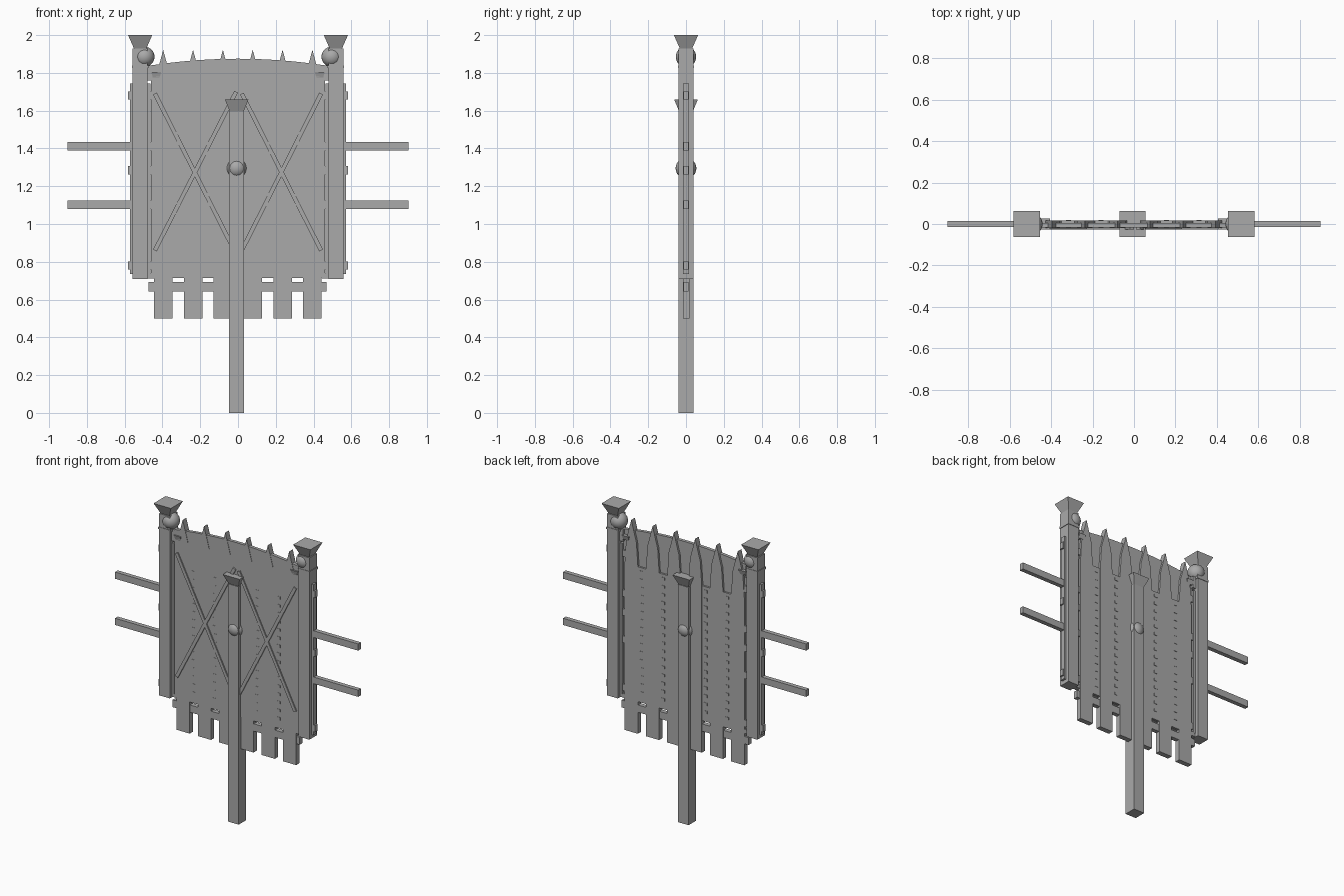
import bpy, bmesh, math
from mathutils import Vector

if "Cube" in bpy.data.objects:
    bpy.data.objects.remove(bpy.data.objects["Cube"])

grey = bpy.data.materials.new("weathered_grey")
grey.diffuse_color = (0.4, 0.4, 0.4, 1)
grey.use_nodes = True
grey.node_tree.nodes["Principled BSDF"].inputs["Base Color"].default_value = grey.diffuse_color


def finish(name, bm, smooth=False):
    bmesh.ops.recalc_face_normals(bm, faces=bm.faces)
    me = bpy.data.meshes.new(name)
    for f in bm.faces:
        f.smooth = smooth
    bm.to_mesh(me)
    bm.free()
    me.materials.append(grey)
    ob = bpy.data.objects.new(name, me)
    bpy.context.collection.objects.link(ob)
    return ob


def prism(name, outline, y0, y1):
    """Extrude an x-z outline from y0 to y1."""
    bm = bmesh.new()
    face = bm.faces.new([bm.verts.new((x, y0, z)) for x, z in outline])
    new = bmesh.ops.extrude_face_region(bm, geom=[face])["geom"]
    bmesh.ops.translate(bm, vec=(0, y1 - y0, 0),
                        verts=[v for v in new if isinstance(v, bmesh.types.BMVert)])
    return finish(name, bm)


def box(name, x0, x1, y0, y1, z0, z1):
    return prism(name, [(x0, z0), (x1, z0), (x1, z1), (x0, z1)], y0, y1)


def cap(name, x, z0, z1, low, high):
    """Flared square cap, narrow below and wide above."""
    bm = bmesh.new()
    rings = [[bm.verts.new((x + sx * r, sy * r, z))
              for sx, sy in ((-1, -1), (1, -1), (1, 1), (-1, 1))]
             for r, z in ((low, z0), (high, z1))]
    bm.faces.new(rings[0])
    bm.faces.new(rings[1])
    for i in range(4):
        j = (i + 1) % 4
        bm.faces.new((rings[0][i], rings[0][j], rings[1][j], rings[1][i]))
    return finish(name, bm)


def ball(name, x, z, r):
    bm = bmesh.new()
    bmesh.ops.create_uvsphere(bm, u_segments=24, v_segments=14, radius=r)
    bmesh.ops.translate(bm, vec=(x, 0, z), verts=bm.verts)
    return finish(name, bm, True)


def brace(name, a, b, w, y0, y1):
    """Slanted flat bar between two x-z points."""
    a, b = Vector(a), Vector(b)
    d = (b - a).normalized()
    n = Vector((-d.y, d.x)) * w / 2
    return prism(name, [tuple(p) for p in (a + n, a - n, b - n, b + n)], y0, y1)


# Central post with cap and ball
C = -0.007
box("centre_post", C - 0.04, C + 0.04, -0.04, 0.04, 0, 1.595)
cap("centre_post_cap", C, 1.59, 1.66, 0.034, 0.063)
ball("centre_ball", C, 1.295, 0.055)

# Side posts, caps, balls, edge strips and clips
for side, s in (("left", -1), ("right", 1)):
    def sbox(name, xa, xb, *rest):
        a, b = sorted((s * xa, s * xb))
        return box(side + "_" + name, a, b, *rest)
    sbox("post", 0.478, 0.558, -0.04, 0.04, 0.71, 1.93)
    sbox("post_collar", 0.474, 0.562, -0.043, 0.043, 1.825, 1.84)
    cap(side + "_post_cap", s * 0.518, 1.93, 2.0, 0.033, 0.064)
    ball(side + "_post_ball", s * 0.496, 1.885, 0.054)
    sbox("edge_strip", 0.462, 0.572, -0.016, 0.016, 0.735, 1.745)
    for z in (0.78, 1.285, 1.68):
        sbox("edge_clip", 0.44, 0.582, -0.014, 0.014, z - 0.022, z + 0.022)
    sbox("top_hinge", 0.455, 0.48, -0.02, 0.02, 1.76, 1.84)
    cap(side + "_hinge_cap", s * 0.433, 1.775, 1.806, 0.018, 0.027)
    sbox("bottom_hinge", 0.445, 0.48, -0.015, 0.015, 0.712, 0.74)

# Horizontal rails
for z in (1.1025, 1.4125):
    box("carry_rail", -0.902, 0.902, -0.0145, 0.0145, z - 0.0225, z + 0.0225)
box("bottom_rail", -0.475, 0.468, -0.0145, 0.0145, 0.643, 0.692)

# Arched front sheet
arch = [(x, 1.875 - 0.035 * (x / 0.46) ** 2)
        for x in (0.46 - 0.92 * i / 12 for i in range(13))]
prism("panel_sheet", [(-0.46, 0.713), (0.46, 0.713)] + arch, -0.018, 0.004)

# Pointed vertical planks
for i in range(6):
    x = -0.396 + 0.158 * i
    prism("plank", [(x - 0.049, 0.5), (x + 0.049, 0.5), (x + 0.049, 1.62),
                    (x + 0.038, 1.78), (x, 1.922), (x - 0.038, 1.78),
                    (x - 0.049, 1.62)], -0.0165, 0.0175)
    # Spike tip standing just proud of the sheet
    prism("plank_spike", [(x - 0.038, 1.78), (x + 0.038, 1.78), (x, 1.922)],
          -0.0205, 0.0175)

# Filler battens between planks, with small lacing pegs
for i in range(5):
    x = -0.317 + 0.158 * i
    box("filler_batten", x - 0.031, x + 0.031, 0.0, 0.0165, 0.715, 1.62)
    if i != 2:
        for k in range(16):
            z = 0.78 + 0.054 * k
            box("lacing_peg", x - 0.012, x + 0.012, -0.0195, 0.019, z - 0.009, z + 0.009)

# Crossed braces on the front
for a, b in (((-0.44, 1.69), (-0.03, 0.88)), ((-0.44, 0.86), (-0.01, 1.70)),
             ((0.02, 1.69), (0.44, 0.86)), ((0.02, 0.86), (0.44, 1.69))):
    brace("cross_brace", a, b, 0.022, -0.026, -0.01)
